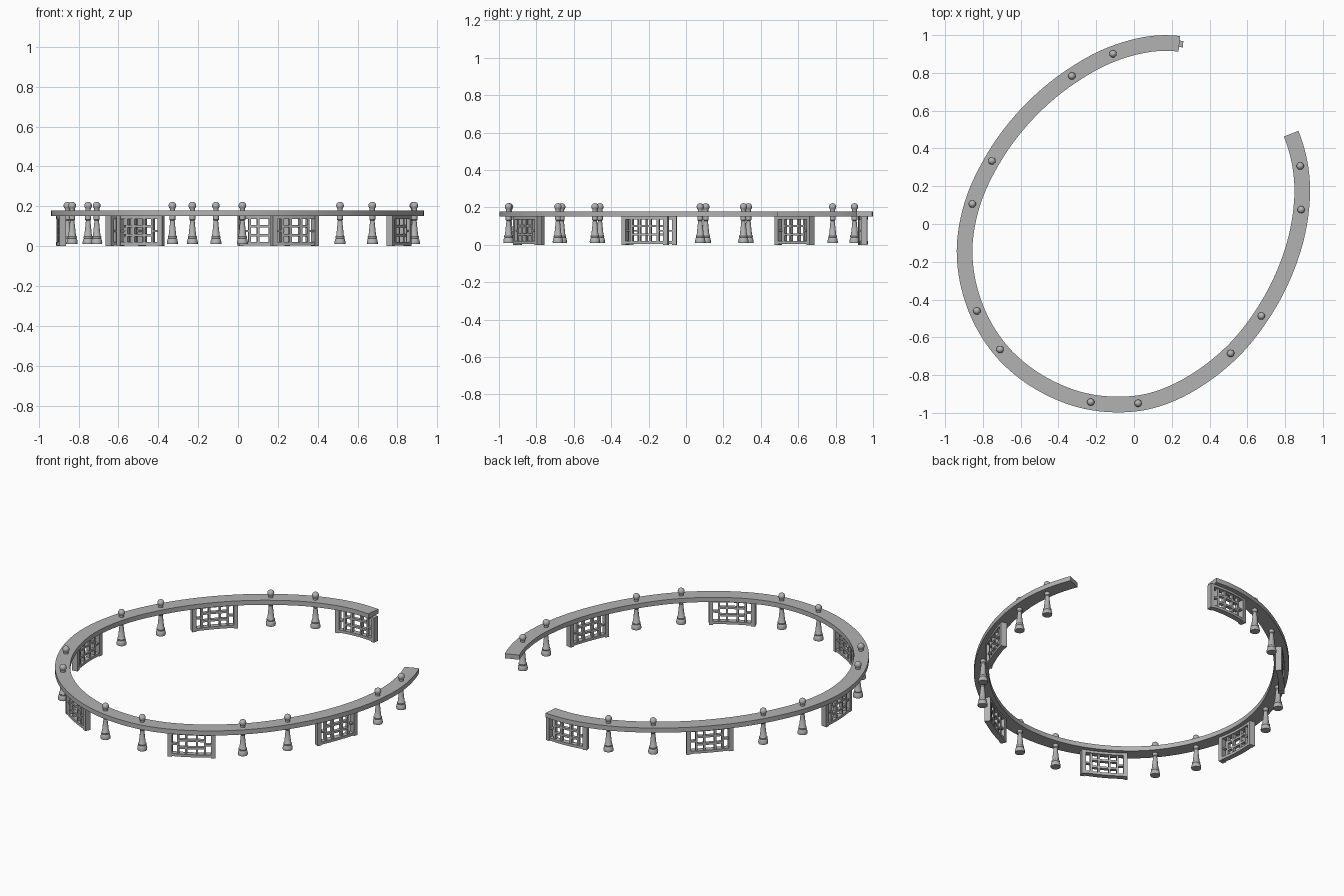
import bpy, bmesh, math
from mathutils import Vector

if "Cube" in bpy.data.objects:
    bpy.data.objects.remove(bpy.data.objects["Cube"])

# Centre line of the rail; True marks a baluster position
PTS = [(.24, .954, 0), (.155, .958, 0), (-.111, .901, 1), (-.329, .784, 1),
       (-.752, .334, 1), (-.856, .106, 1), (-.897, -.14, 0), (-.832, -.46, 1),
       (-.709, -.664, 1), (-.229, -.943, 1), (.022, -.949, 1),
       (.512, -.685, 1), (.674, -.487, 1), (.885, .076, 1), (.891, .18, 0),
       (.88, .307, 1), (.832, .478, 0)]
P = [Vector(p[:2]) for p in PTS]
d = [(b - a).length for a, b in zip(P, P[1:])]
v = [(b - a) / l for a, b, l in zip(P, P[1:], d)]
m = [(v[i] * d[i - 1] + v[i - 1] * d[i]) / (d[i] + d[i - 1]) for i in range(1, len(v))]
m = [2 * v[0] - m[0]] + m + [2 * v[-1] - m[-1]]

# Sample the smooth curve and record arc lengths
path, arc, bal_s = [P[0]], [0.0], []
N = 40
for i in range(len(d)):
    if PTS[i][2]:
        bal_s.append(arc[-1])
    for k in range(1, N + 1):
        t = k / N
        q = ((2*t**3 - 3*t*t + 1) * P[i] + (t**3 - 2*t*t + t) * d[i] * m[i]
             + (3*t*t - 2*t**3) * P[i + 1] + (t**3 - t*t) * d[i] * m[i + 1])
        arc.append(arc[-1] + (q - path[-1]).length)
        path.append(q)
LENGTH = arc[-1]

grey = bpy.data.materials.new("dark_grey")
grey.diffuse_color = (.45, .45, .45, 1)
grey.use_nodes = True
grey.node_tree.nodes["Principled BSDF"].inputs["Base Color"].default_value = grey.diffuse_color


def at(s):
    """Position and sideways direction at arc length s (extends past the ends)."""
    i = 0
    while i < len(arc) - 2 and arc[i + 1] < s:
        i += 1
    t = (path[i + 1] - path[i]).normalized()
    a, b = max(i - 3, 0), min(i + 4, len(path) - 1)
    n = (path[b] - path[a]).normalized()
    return path[i] + t * (s - arc[i]), Vector((n.y, -n.x))


def bent_box(bm, s0, s1, width, z0, z1, n):
    """Box that follows the path from s0 to s1."""
    rings = []
    for k in range(n + 1):
        p, side = at(s0 + (s1 - s0) * k / n)
        rings.append([bm.verts.new((*(p + side * o), z)) for o, z in
                      ((-width/2, z0), (width/2, z0), (width/2, z1), (-width/2, z1))])
    for a, b in zip(rings, rings[1:]):
        for j in range(4):
            bm.faces.new((a[j], a[(j+1) % 4], b[(j+1) % 4], b[j]))
    bm.faces.new(rings[0])
    bm.faces.new(rings[-1][::-1])


def finish(bm, name, smooth=False):
    bmesh.ops.recalc_face_normals(bm, faces=bm.faces)
    me = bpy.data.meshes.new(name)
    bm.to_mesh(me)
    bm.free()
    me.materials.append(grey)
    ob = bpy.data.objects.new(name, me)
    bpy.context.collection.objects.link(ob)
    if smooth:
        bpy.ops.object.select_all(action='DESELECT')
        ob.select_set(True)
        bpy.context.view_layer.objects.active = ob
        bpy.ops.object.shade_smooth_by_angle(angle=math.radians(35))
    return ob


# Handrail
bm = bmesh.new()
bent_box(bm, 0, LENGTH, .083, .15, .178, 160)
finish(bm, "handrail", True)

# Lattice panels: one at the start, the rest midway between baluster pairs
centres = [.11] + [(bal_s[i] + bal_s[i + 1]) / 2 for i in range(1, len(bal_s) - 1, 2)]
for k, c in enumerate(centres):
    bm = bmesh.new()
    for sg in (-1, 1):
        bent_box(bm, c + sg*.118 - .012, c + sg*.118 + .012, .034, 0, .15, 2)     # posts
        bent_box(bm, c + sg*.074 - .006, c + sg*.074 + .006, .02, .014, .138, 1)  # uprights
        bent_box(bm, c + sg*.03 - .006, c + sg*.03 + .006, .02, .014, .138, 1)
        a, b = sorted((c + sg*.074, c + sg*.108))
        bent_box(bm, a, b, .02, .07, .08, 1)                                      # side ties
    bent_box(bm, c - .108, c + .108, .032, .004, .02, 8)     # bottom bar
    bent_box(bm, c - .108, c + .108, .032, .136, .15, 8)     # top bar
    for z in (.055, .1):
        bent_box(bm, c - .074, c + .074, .02, z - .006, z + .006, 6)
    finish(bm, f"lattice_panel_{k + 1}")

# Turned balusters with ball finials
profile = [(0, .01), (.027, .01), (.028, .018), (.024, .036), (.021, .039),
           (.023, .043), (.023, .048), (.019, .053), (.012, .12), (.011, .128),
           (.015, .133), (.015, .15), (.013, .18), (.013, .187)]
profile += [(.0195 * math.sin(a), .203 - .0195 * math.cos(a))
            for a in (math.pi * j / 8 for j in range(2, 8))] + [(0, .2225)]
SIDES = 16
for k, s in enumerate(bal_s):
    p, _ = at(s)
    bm = bmesh.new()
    vs = [bm.verts.new((p.x + r, p.y, z)) for r, z in profile]
    es = [bm.edges.new(e) for e in zip(vs, vs[1:])]
    bmesh.ops.spin(bm, geom=vs + es, cent=(p.x, p.y, 0), axis=(0, 0, 1),
                   angle=2 * math.pi, steps=SIDES)
    bmesh.ops.remove_doubles(bm, verts=bm.verts, dist=1e-5)
    finish(bm, f"baluster_{k + 1}", True)
